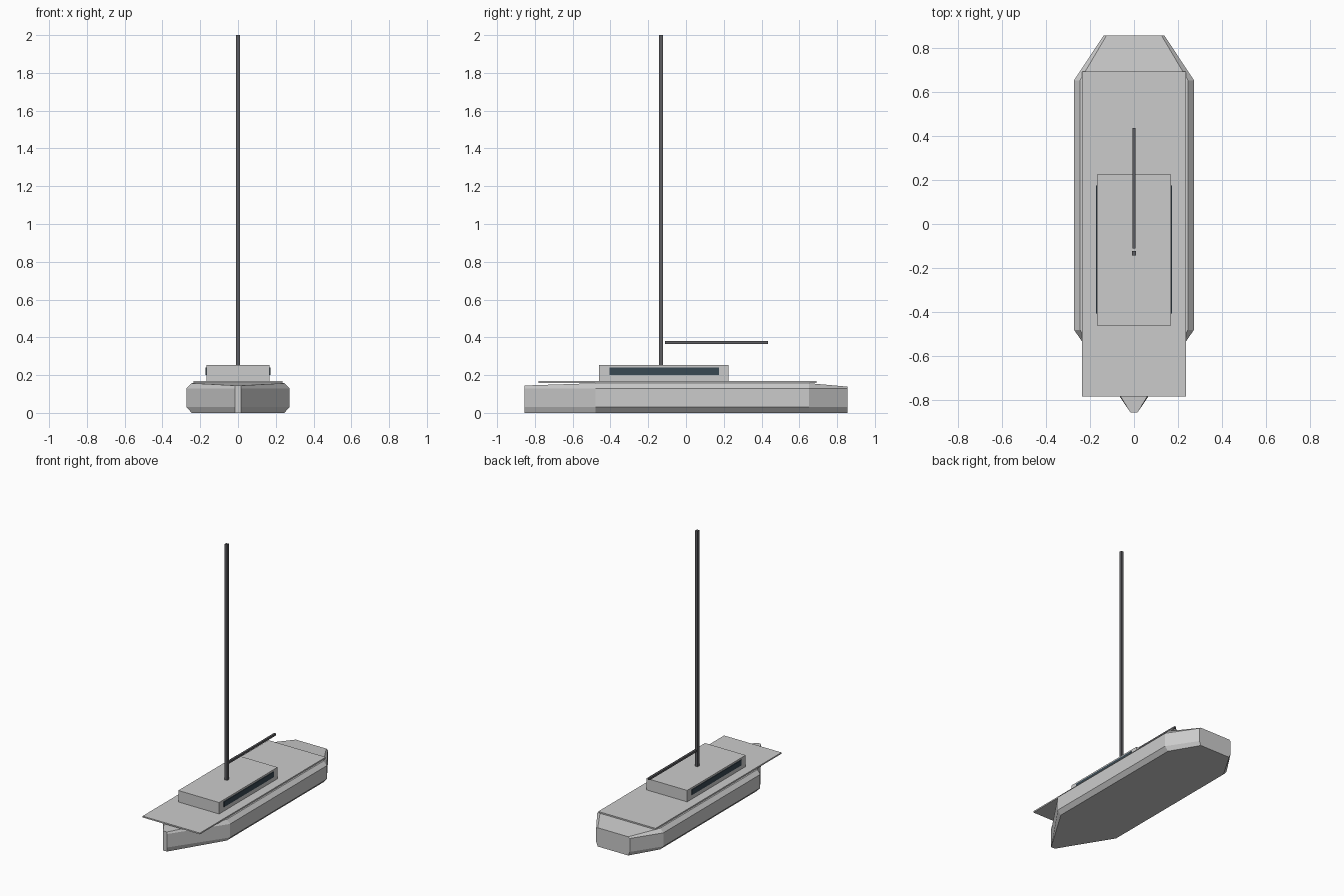
import bpy, bmesh

if "Cube" in bpy.data.objects:
    bpy.data.objects.remove(bpy.data.objects["Cube"])


def material(name, rgb):
    m = bpy.data.materials.new(name)
    m.diffuse_color = (*rgb, 1)
    m.use_nodes = True
    m.node_tree.nodes["Principled BSDF"].inputs["Base Color"].default_value = m.diffuse_color
    return m


def finish(name, bm, mat=None):
    bmesh.ops.recalc_face_normals(bm, faces=bm.faces)
    me = bpy.data.meshes.new(name)
    bm.to_mesh(me)
    bm.free()
    ob = bpy.data.objects.new(name, me)
    bpy.context.collection.objects.link(ob)
    if mat:
        me.materials.append(mat)
    return ob


def box(name, x, y, z, mat=None):
    """Box from (min, max) ranges on each axis."""
    bm = bmesh.new()
    bmesh.ops.create_cube(bm, size=1)
    for v in bm.verts:
        for i, (lo, hi) in enumerate((x, y, z)):
            v.co[i] = lo if v.co[i] < 0 else hi
    return finish(name, bm, mat)


dark = material("dark_spar", (0.11, 0.11, 0.12))
glass = material("dark_window", (0.04, 0.065, 0.085))

# Hull: lofted stations, each a list of (half width, z) from keel to deck
stations = [
    (-0.855, [(0.016, 0), (0.016, 0.03), (0.016, 0.13), (0.016, 0.145)]),
    (-0.48, [(0.245, 0), (0.272, 0.03), (0.272, 0.13), (0.245, 0.157)]),
    (0.652, [(0.245, 0), (0.272, 0.03), (0.272, 0.13), (0.245, 0.157)]),
    (0.855, [(0.125, 0), (0.138, 0.03), (0.138, 0.13), (0.125, 0.139)]),
]
bm = bmesh.new()
rings = []
for y, prof in stations:
    pts = [(w, z) for w, z in prof] + [(-w, z) for w, z in reversed(prof)]
    rings.append([bm.verts.new((px, y, pz)) for px, pz in pts])
for a, b in zip(rings, rings[1:]):
    for i in range(len(a)):
        j = (i + 1) % len(a)
        bm.faces.new((a[i], a[j], b[j], b[i]))
bm.faces.new(rings[0])
bm.faces.new(rings[-1])
finish("hull", bm)

# Deck and cabin
box("deck", (-0.235, 0.235), (-0.782, 0.692), (0.158, 0.168))
box("cabin", (-0.167, 0.167), (-0.46, 0.225), (0.165, 0.253))

# Side windows
for side, s in (("left", -1), ("right", 1)):
    xs = sorted((s * 0.162, s * 0.172))
    box(side + "_window", xs, (-0.406, 0.174), (0.2, 0.24), glass)

# Mast and boom
box("mast", (-0.01, 0.01), (-0.142, -0.122), (0.25, 2.0), dark)
box("boom", (-0.0075, 0.0075), (-0.112, 0.435), (0.366, 0.381), dark)
